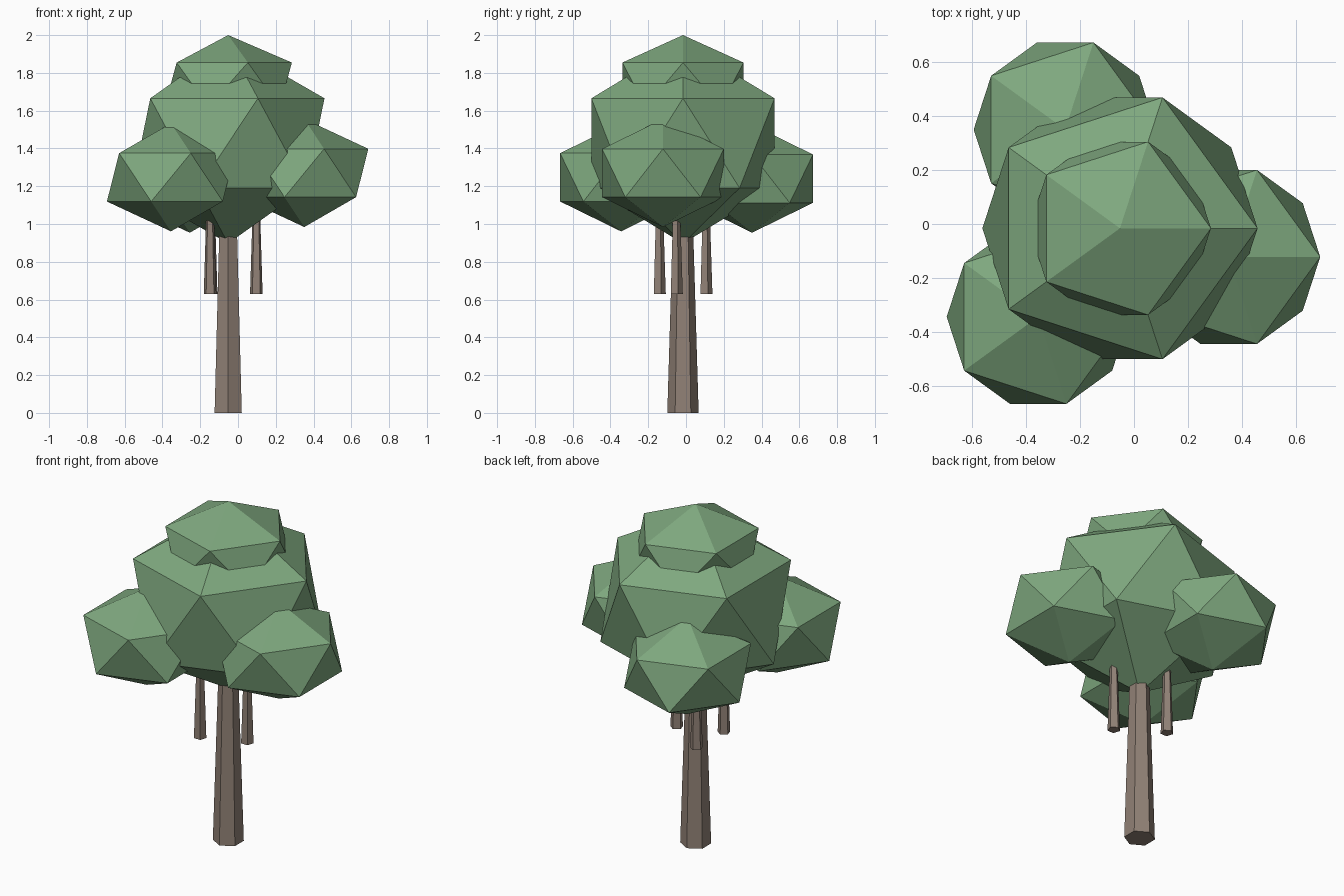
import bpy

if "Cube" in bpy.data.objects:
    bpy.data.objects.remove(bpy.data.objects["Cube"])


def make_material(name, color):
    mat = bpy.data.materials.new(name)
    mat.use_nodes = True
    mat.diffuse_color = color
    mat.node_tree.nodes["Principled BSDF"].inputs["Base Color"].default_value = color
    return mat


leaf_green = make_material("leaf_green", (0.21, 0.39, 0.21, 1))
bark_brown = make_material("bark_brown", (0.28, 0.22, 0.18, 1))


def finish(name, mat):
    obj = bpy.context.object
    obj.name = name
    obj.data.name = name
    obj.data.materials.append(mat)
    bpy.ops.object.shade_flat()
    return obj


def leaf_clump(name, center, radius, half_height):
    """Faceted ball of leaves, flattened vertically."""
    bpy.ops.mesh.primitive_ico_sphere_add(subdivisions=1, radius=1, location=center)
    bpy.context.object.scale = (radius, radius, half_height)
    bpy.ops.object.transform_apply(location=False, rotation=False, scale=True)
    return finish(name, leaf_green)


def tapered_post(name, sides, x, y, bottom, top, r_bottom, r_top):
    """Low-poly wooden post that narrows upward."""
    bpy.ops.mesh.primitive_cone_add(
        vertices=sides, radius1=r_bottom, radius2=r_top,
        depth=top - bottom, location=(x, y, (bottom + top) / 2))
    return finish(name, bark_brown)


# Trunk, shared axis with the main crown
AXIS_X, AXIS_Y = -0.052, -0.016
tapered_post("trunk", 6, AXIS_X, AXIS_Y, 0, 1.1, 0.083, 0.05)

# Central crown and cap
leaf_clump("main_crown", (AXIS_X, AXIS_Y, 1.428), 0.57, 0.531)
leaf_clump("crown_cap", (AXIS_X, AXIS_Y, 1.737), 0.377, 0.263)

# Side clumps, each with a short branch beneath
sides = {
    "left": ((0.351, -0.122, 1.27), (0.097, -0.052)),
    "front_right": ((-0.355, -0.344, 1.247), (-0.148, -0.142)),
    "back_right": ((-0.255, 0.35, 1.24), (-0.142, 0.105)),
}
for side, (center, foot) in sides.items():
    leaf_clump(side + "_leaf_clump", center, 0.379, 0.286)
    tapered_post(side + "_branch", 5, *foot, 0.63, 1.06, 0.035, 0.021)
